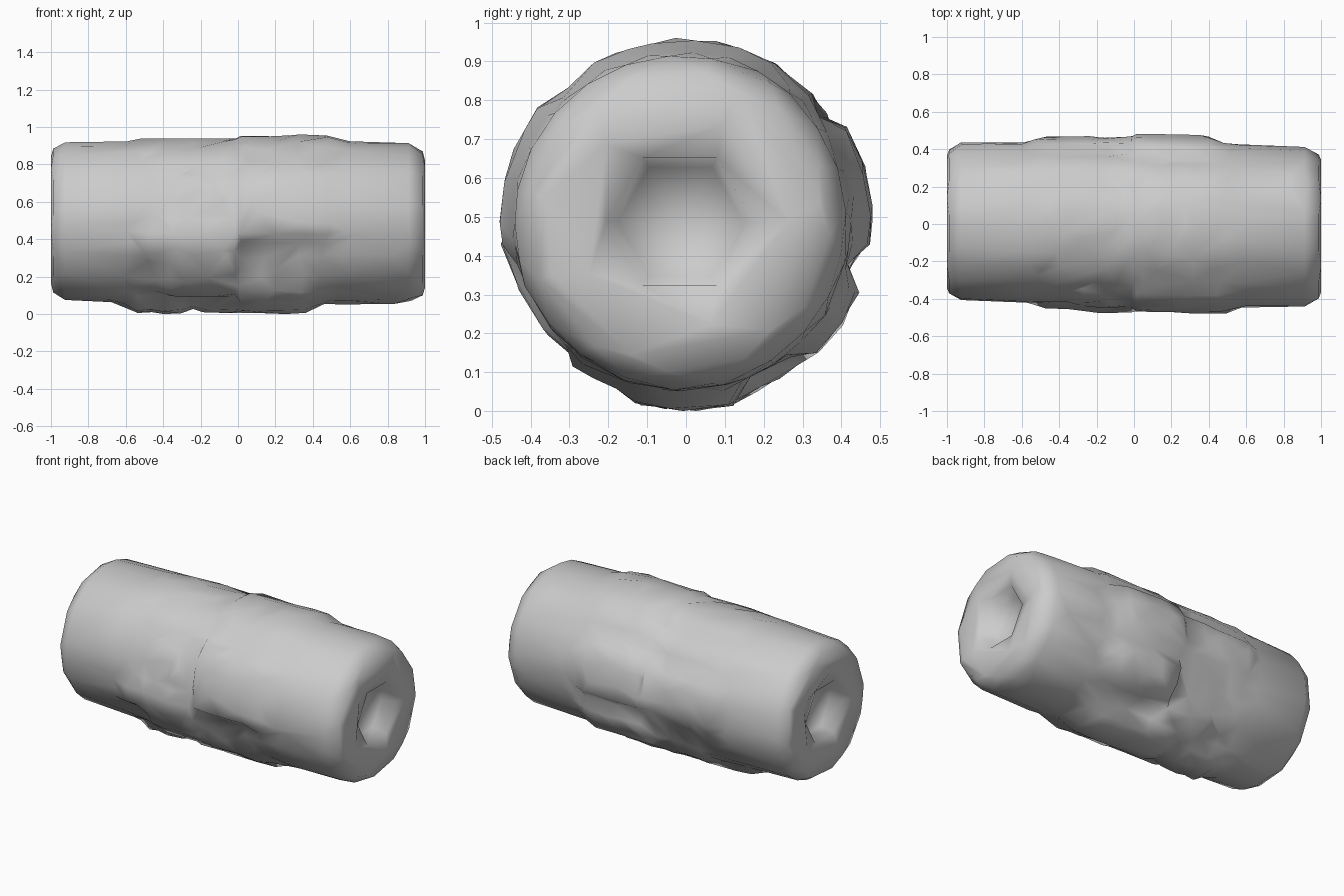
import bpy, bmesh, math, random
from math import sin, cos, radians

random.seed(4)
cube = bpy.data.objects.get("Cube")
if cube:
    bpy.data.objects.remove(cube)

SIDES = 48

# Raised plates and dents: x from, x to, angle from, angle to, height
# (angle 0 is the back, 90 the top, 180 the front, 270 the underside)
PATCHES = [
    (0.0, 0.58, 58, 120, 0.025), (-0.62, 0.0, 62, 122, 0.01),
    (0.0, 0.58, 142, 192, 0.035), (-0.35, 0.0, 150, 190, 0.015),
    (-0.58, 0.0, 184, 206, 0.03), (-0.62, -0.42, 206, 222, -0.02),
    (0.0, 0.45, 194, 222, -0.02), (-0.45, 0.0, 210, 246, 0.025),
    (0.0, 0.45, 226, 248, 0.03), (-0.3, 0.45, 250, 292, 0.05),
    (-0.65, -0.3, 255, 286, 0.055), (0.0, 0.5, -8, 36, 0.045),
    (-0.6, 0.0, -10, 28, 0.028), (0.0, 0.5, 308, 344, 0.045),
    (-0.5, 0.0, 318, 342, -0.012), (-0.4, 0.0, 288, 312, 0.035),
    (-0.6, 0.0, 34, 56, 0.015), (0.0, 0.55, 38, 56, 0.022),
    (-0.5, 0.5, 122, 142, 0.014),
]


def clamp(value):
    return max(0.0, min(1.0, value))


def body_radius(x, angle):
    """Slightly swollen barrel with the plates added in the middle."""
    r = 0.428 + 0.005 * x + 0.007 * clamp((0.85 - abs(x)) / 0.4)
    if abs(x) > 0.65:
        return r
    for x0, x1, a0, a1, height in PATCHES:
        turn = (angle - a0) % 360
        if x0 <= x <= x1 and turn <= a1 - a0:
            # plates fade out at their outer ends but meet the middle seam sharply
            fade = 1.0
            if x0 < 0:
                fade = clamp((x - x0) / 0.1)
            if x1 > 0:
                fade = min(fade, clamp((x1 - x) / 0.1))
            r += height * fade
    return r + random.uniform(-0.006, 0.006)


def hex_radius(size, angle):
    """Distance to the edge of a six-sided outline with a corner at the top."""
    return size * cos(radians(30)) / cos(radians((angle + 30) % 60 - 30))


def make_ring(bm, x, radius):
    verts = []
    for i in range(SIDES):
        angle = 360 * i / SIDES
        # offset keeps the hexagon corners on whole segments
        r = radius(angle)
        a = radians(angle)
        verts.append(bm.verts.new((x, r * cos(a) - 0.016 * x,
                                   0.5 - 0.005 * x + r * sin(a))))
    return verts


def end_rings(bm, side):
    """Rings from the recess floor out to the rounded rim."""
    rings = []
    for x, size in ((0.89, 0.03), (0.9, 0.162), (0.985, 0.19)):
        rings.append(make_ring(bm, side * x, lambda a: hex_radius(size, a + 30)))
    for x, r in ((1.0, 0.26), (1.0, 0.35), (0.988, 0.384), (0.925, 0.421)):
        rings.append(make_ring(bm, side * x, lambda a: r))
    return rings


# Whole barrel as one closed skin
bm = bmesh.new()
left = end_rings(bm, -1)
right = end_rings(bm, 1)
outer = [0.012] + [0.06 + 0.06 * i for i in range(10)] + [0.7, 0.85]
stations = [-x for x in reversed(outer)] + outer
middle = [make_ring(bm, x, lambda a: body_radius(x, a)) for x in stations]
rings = left + middle + right[::-1]
for a, b in zip(rings, rings[1:]):
    for i in range(SIDES):
        j = (i + 1) % SIDES
        bm.faces.new((a[i], a[j], b[j], b[i]))
bm.faces.new(rings[0])
bm.faces.new(rings[-1][::-1])
bmesh.ops.recalc_face_normals(bm, faces=bm.faces)
bmesh.ops.triangulate(bm, faces=bm.faces)

mesh = bpy.data.meshes.new("barrel")
bm.to_mesh(mesh)
bm.free()
barrel = bpy.data.objects.new("barrel", mesh)
bpy.context.collection.objects.link(barrel)

# Plain grey surface
grey = bpy.data.materials.new("plain grey")
grey.use_nodes = True
colour = (0.6, 0.6, 0.6, 1.0)
grey.diffuse_color = colour
grey.node_tree.nodes["Principled BSDF"].inputs["Base Color"].default_value = colour
mesh.materials.append(grey)

# Few, uneven facets with soft shading
facets = barrel.modifiers.new("facets", "DECIMATE")
facets.ratio = 0.25
bpy.ops.object.select_all(action="DESELECT")
barrel.select_set(True)
bpy.context.view_layer.objects.active = barrel
bpy.ops.object.modifier_apply(modifier="facets")
bpy.ops.object.shade_smooth_by_angle(angle=radians(75))

# Rest the barrel on the ground
lowest = min(v.co.z for v in mesh.vertices)
for v in mesh.vertices:
    v.co.z -= lowest
